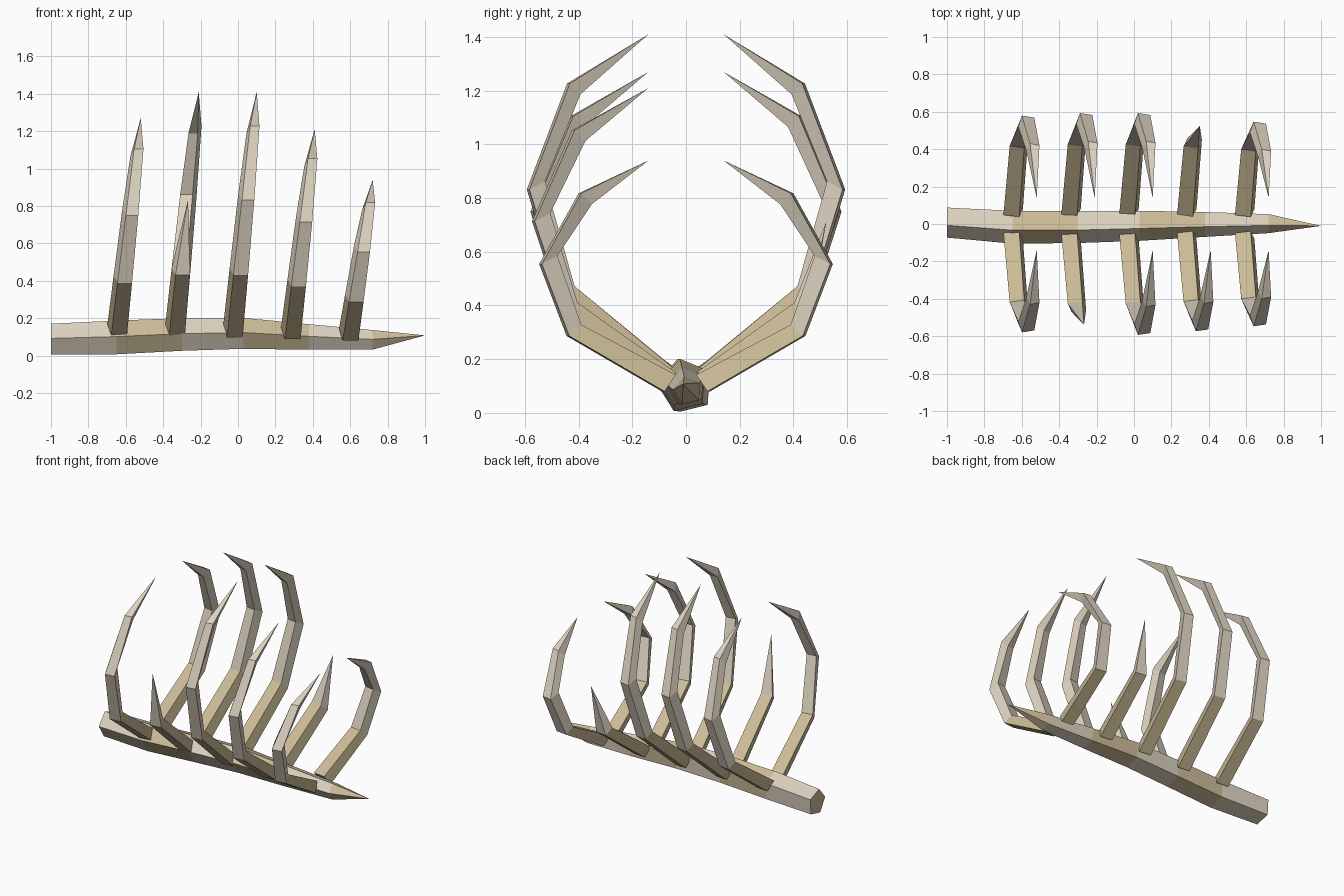
import bpy, bmesh, math

if "Cube" in bpy.data.objects:
    bpy.data.objects.remove(bpy.data.objects["Cube"])


def material(name, colour):
    m = bpy.data.materials.new(name)
    m.diffuse_color = (*colour, 1)
    m.use_nodes = True
    m.node_tree.nodes["Principled BSDF"].inputs["Base Color"].default_value = m.diffuse_color
    return m


PALE = material("pale bone", (0.71, 0.64, 0.52))
TAN = material("tan bone", (0.60, 0.50, 0.31))


def tube(name, rings, tip, shade):
    """Skin a list of rings, close the start and end in a point; shade(band) gives the material index."""
    bm = bmesh.new()
    loops = [[bm.verts.new(p) for p in ring] for ring in rings]
    end = bm.verts.new(tip)
    n = len(loops[0])
    bm.faces.new(loops[0]).material_index = 1
    for band, ring in enumerate(loops):
        for i in range(n):
            j = (i + 1) % n
            if band + 1 < len(loops):
                nxt = loops[band + 1]
                f = bm.faces.new((ring[i], ring[j], nxt[j], nxt[i]))
            else:
                f = bm.faces.new((ring[i], ring[j], end))
            f.material_index = shade(band)
    bmesh.ops.recalc_face_normals(bm, faces=bm.faces)
    me = bpy.data.meshes.new(name)
    bm.to_mesh(me)
    bm.free()
    me.materials.append(PALE)
    me.materials.append(TAN)
    ob = bpy.data.objects.new(name, me)
    bpy.context.collection.objects.link(ob)
    return ob


# Spine: tilted five-sided sections (x, y, z, radius) in alternating bands
sections = [(-1, .014, .086, .087), (-.65, -.010, .095, .095), (-.3, -.010, .111, .092),
            (.03, -.003, .117, .087), (.38, .003, .098, .072), (.72, .006, .083, .055)]
spine_rings = []
for x, y, z, r in sections:
    angles = [math.radians(104 + 72 * k) for k in range(5)]
    spine_rings.append([(x, y + r * math.cos(a), z + r * math.sin(a)) for a in angles])
tube("spine", spine_rings, (1, -.01, .108), lambda band: band % 2)


# Ribs: four-sided, bent at three joints, leaning towards the pointed end
def rib(name, base_x, top, base_z, side, broken):
    k = (top - .94) / .47
    # outer y, outer z, inner offset y, inner offset z, half width
    joints = [(.085, base_z, -.042, .062, .042),
              (.440 + .025 * k, .305 * top, -.045, .042, .039),
              (.542 + .046 * k, .590 * top, -.058, .030, .033),
              (.395 + .043 * k, .870 * top, -.040, -.040, .025)]

    def lean(z):
        return base_x + .13 * (z - .1) / (top - .1)

    rings = []
    for y, z, dy, dz, w in joints[:2] if broken else joints:
        cx = lean(z + dz / 2)
        rings.append([(cx - w + .01, side * (y + .005), z),
                      (cx + w + .01, side * (y - .005), z),
                      (cx + w - .01, side * (y + dy - .005), z + dz),
                      (cx - w - .01, side * (y + dy + .005), z + dz)])
    if broken:
        z = .59 * top
        tip = (lean(z), side * (.50 + .04 * k), z)
    else:
        tip = (lean(top), side * .14, top)
    tube(name, rings, tip, lambda band: 1 if band == 0 else 0)


ribs = [(-.65, 1.27, .105), (-.34, 1.41, .10), (-.03, 1.41, .097), (.28, 1.21, .088), (.59, .94, .08)]
for number, (x, top, z) in enumerate(ribs, 1):
    rib(f"front_rib_{number}", x, top, z, -1, number == 2)
    rib(f"back_rib_{number}", x, top, z, 1, number == 4)
